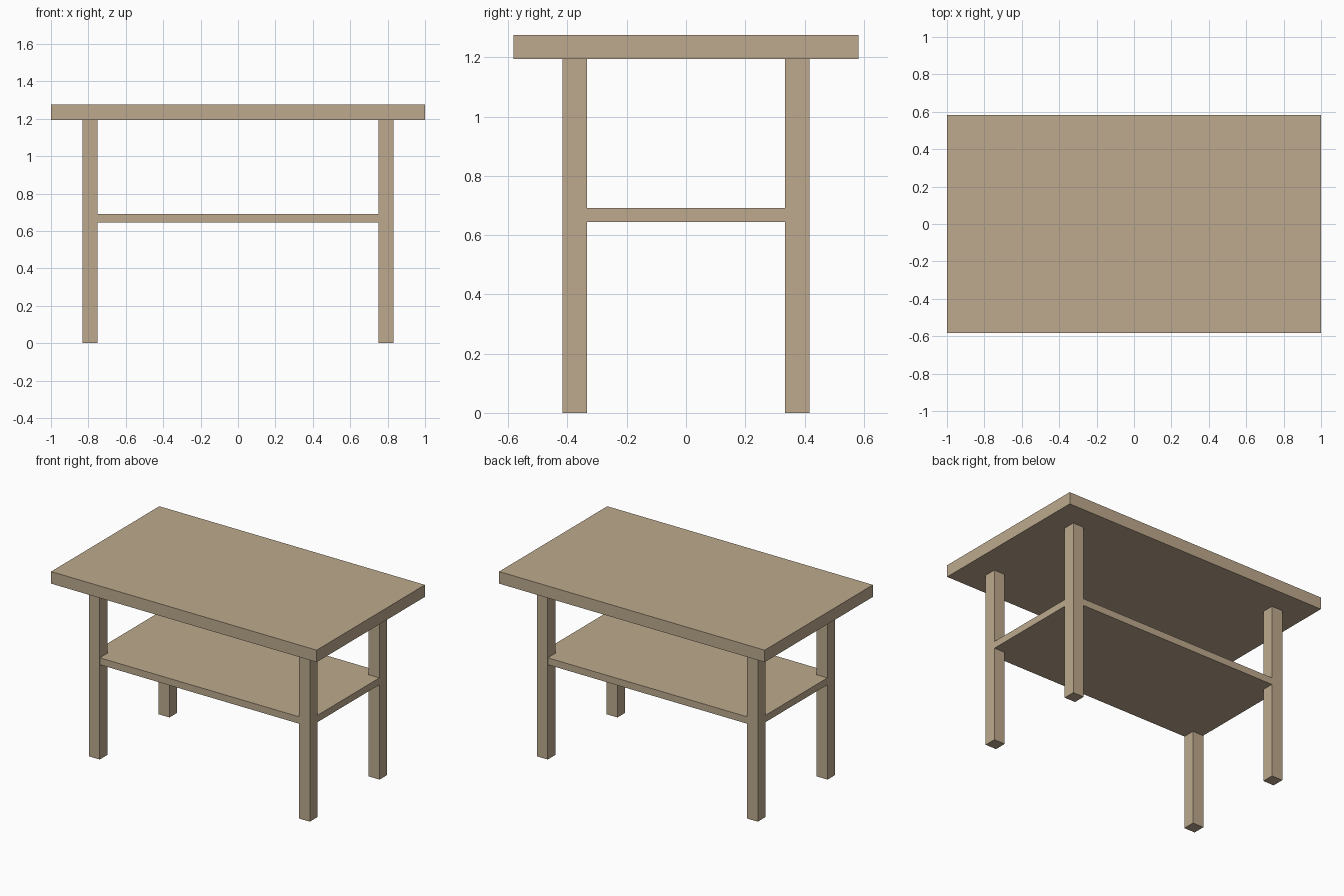
import bpy

if "Cube" in bpy.data.objects:
    bpy.data.objects.remove(bpy.data.objects["Cube"])

wood = bpy.data.materials.new("wood")
wood.diffuse_color = (0.51, 0.40, 0.27, 1)
wood.use_nodes = True
wood.node_tree.nodes["Principled BSDF"].inputs["Base Color"].default_value = wood.diffuse_color


def box(name, lo, hi):
    """Axis-aligned box between two corners."""
    size = [b - a for a, b in zip(lo, hi)]
    centre = [(a + b) / 2 for a, b in zip(lo, hi)]
    bpy.ops.mesh.primitive_cube_add(size=1, location=centre)
    ob = bpy.context.object
    ob.name = name
    ob.scale = size
    bpy.ops.object.transform_apply(location=False, rotation=False, scale=True)
    ob.data.materials.append(wood)
    return ob


LEG = 0.082               # leg width
LX, LY = 0.832, 0.416     # outer faces of the legs
UNDER, TOP = 1.194, 1.276

# Table top
box("table_top", (-1, -0.582, UNDER), (1, 0.582, TOP))

# Four legs
for sx, side in ((-1, "left"), (1, "right")):
    for sy, end in ((-1, "front"), (1, "back")):
        cx, cy = sx * (LX - LEG / 2), sy * (LY - LEG / 2)
        box(f"{end}_{side}_leg",
            (cx - LEG / 2, cy - LEG / 2, 0),
            (cx + LEG / 2, cy + LEG / 2, UNDER))

# Lower shelf, a hair inside the outer leg faces
EPS = 0.001
box("lower_shelf", (-LX + EPS, -LY + EPS, 0.645), (LX - EPS, LY - EPS, 0.692))
